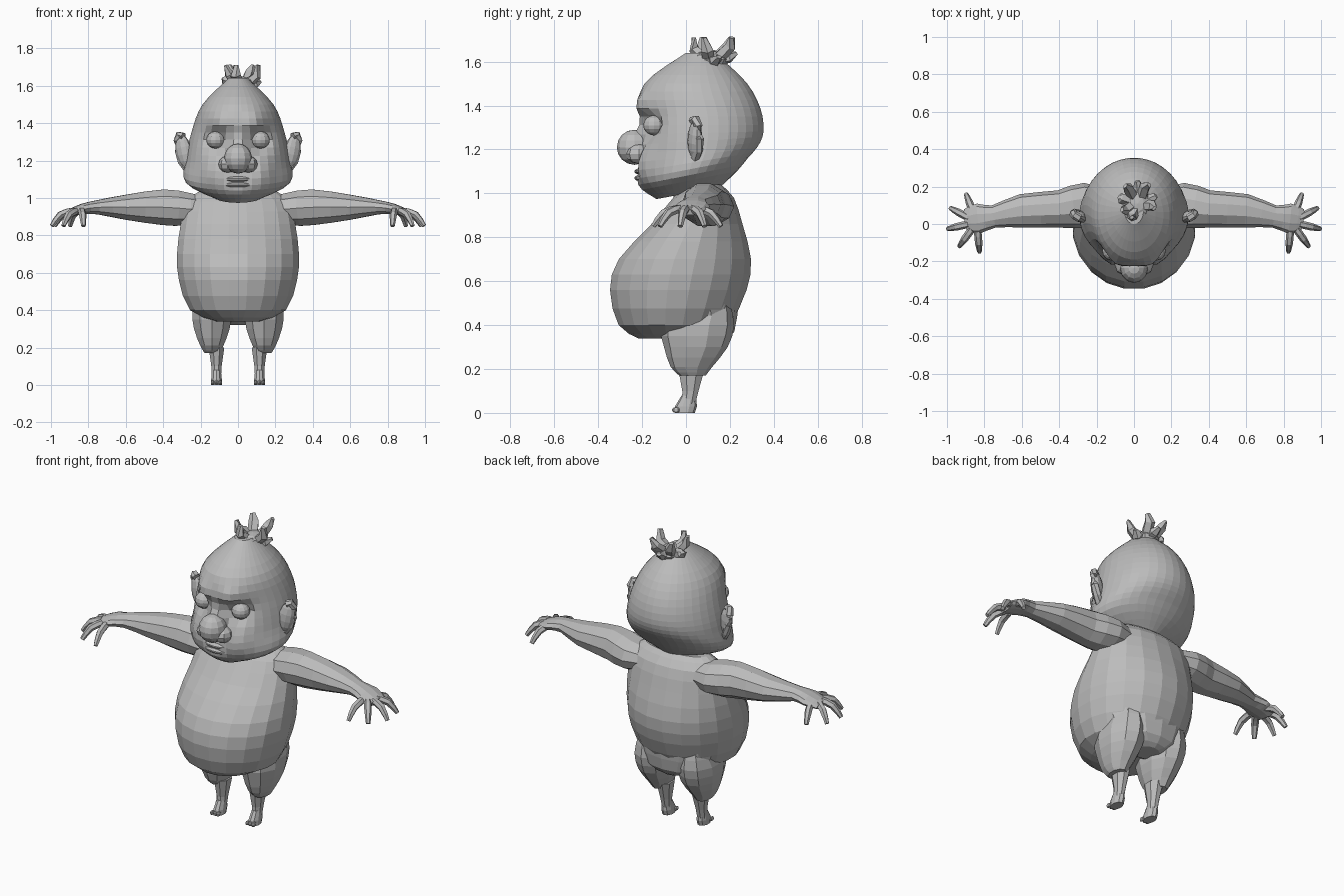
import bpy, bmesh, math, random
from mathutils import Vector, Matrix

if "Cube" in bpy.data.objects:
    bpy.data.objects.remove(bpy.data.objects["Cube"])
random.seed(4)

grey = (.5, .5, .5, 1)
clay = bpy.data.materials.new("clay_grey")
clay.use_nodes = True
clay.diffuse_color = grey
clay.node_tree.nodes["Principled BSDF"].inputs["Base Color"].default_value = grey


def finish(name, bm, mirror=False):
    bmesh.ops.recalc_face_normals(bm, faces=bm.faces)
    mesh = bpy.data.meshes.new(name)
    bm.to_mesh(mesh)
    bm.free()
    mesh.materials.append(clay)
    obj = bpy.data.objects.new(name, mesh)
    bpy.context.collection.objects.link(obj)
    if mirror:
        obj.modifiers.new("mirror", 'MIRROR').use_mirror_merge = False


def refine(rows, steps):
    """Add rows between the given ones along a smooth curve."""
    rows = [Vector(row) for row in rows]
    padded = [rows[0], *rows, rows[-1]]
    result = []
    for before, start, end, after in zip(padded, padded[1:], padded[2:], padded[3:]):
        for step in range(steps):
            t = step / steps
            leave, arrive = (end - before) / 2, (after - start) / 2
            bend = (leave * (1 - t) - arrive * t) + (end - start) * (t - (1 - t))
            result.append(start.lerp(end, t) + bend * t * (1 - t))
    return result + [rows[-1]]


def skin(bm, rings):
    """Join rings of points with quads and cap both ends."""
    loops = [[bm.verts.new(point) for point in ring] for ring in rings]
    for low, high in zip(loops, loops[1:]):
        for i in range(len(low)):
            bm.faces.new((low[i - 1], low[i], high[i], high[i - 1]))
    bm.faces.new(loops[0])
    bm.faces.new(loops[-1])


def stack(bm, rows, sides, steps=1, x=0):
    """Level rings; rows are height, front y, back y, half width."""
    angles = [math.tau * (i + .5) / sides for i in range(sides)]
    skin(bm, [[Vector((x + half * math.cos(a),
                       (front + back) / 2 + (back - front) / 2 * math.sin(a), z))
               for a in angles] for z, front, back, half in refine(rows, steps)])


def tube(bm, rows, sides, steps=1):
    """Limb along a path; rows are x, y, z, depth radius, height radius."""
    rows = refine(rows, steps)
    points = [Vector(row[:3]) for row in rows]
    rings = []
    for i, point in enumerate(points):
        ahead = points[min(i + 1, len(points) - 1)] - points[max(i - 1, 0)]
        across = Vector((0, 0, 1)).cross(ahead).normalized()
        upward = ahead.normalized().cross(across)
        depth, height = rows[i][3], rows[i][4]
        rings.append([point + across * depth * math.cos(math.tau * k / sides)
                      + upward * height * math.sin(math.tau * k / sides)
                      for k in range(sides)])
    skin(bm, rings)


def ball(bm, centre, size, sides=10, turn=Matrix()):
    matrix = Matrix.Translation(centre) @ turn.to_4x4() @ Matrix.Diagonal(size).to_4x4()
    bmesh.ops.create_uvsphere(bm, u_segments=sides, v_segments=sides // 2 + 2,
                              radius=1, matrix=matrix)


# Torso with hanging belly
bm = bmesh.new()
stack(bm, [(.34, -.22, .1, .12), (.4, -.31, .2, .26), (.56, -.35, .28, .32),
           (.7, -.31, .3, .33), (.86, -.16, .26, .31), (.98, -.06, .22, .28),
           (1.04, 0, .16, .2)], sides=20, steps=2)
finish("torso", bm)

# Neck
bm = bmesh.new()
ball(bm, (0, .04, 1), (.13, .1, .1))
finish("neck", bm)

# Head: jowly egg, with sockets, brows, nose bridge and cheeks pushed along y
bm = bmesh.new()
stack(bm, [(1, -.13, .16, .12), (1.08, -.2, .26, .28), (1.2, -.2, .34, .28),
           (1.35, -.2, .35, .25), (1.5, -.19, .28, .19), (1.64, 0, .13, .05)], sides=36, steps=4)
pushes = [  # x, z, spread, depth
    (.12, 1.31, .05, .06), (.1, 1.4, .05, -.04), (.03, 1.39, .05, -.02), (0, 1.27, .04, -.05),
    (.13, 1.16, .07, -.04), (0, 1.08, .07, -.02)]
for vert in bm.verts:
    x, y, z = vert.co
    if y < 0:
        for push_x, push_z, spread, depth in pushes:
            distance = math.hypot(abs(x) - push_x, z - push_z)
            vert.co.y += depth * math.exp(-(distance / spread) ** 2)
    # The chin hangs lower than the nape
    vert.co.z += y * max(0, min(1.3 - z, .2))
finish("head", bm)

# Nose: bulb and nostrils
bm = bmesh.new()
ball(bm, (0, -.235, 1.21), (.075, .08, .08), sides=12)
for side in (-1, 1):
    ball(bm, (side * .055, -.215, 1.18), (.05, .06, .045), sides=8)
finish("nose", bm)

# Lips
bm = bmesh.new()
for height in (1.07, 1.1):
    ball(bm, (0, -.2, height), (.08, .035, .016))
finish("lips", bm)

# Eyes
bm = bmesh.new()
ball(bm, (.12, -.145, 1.31), (.05, .05, .046), sides=12)
finish("eye", bm, mirror=True)

# Ears: an angled flap with a curled rim, wide above and narrow at the lobe
bm = bmesh.new()
centre = Vector((.29, .04, 1.25))
ball(bm, centre, (.045, .03, .09), turn=Matrix.Rotation(.4, 3, 'Z') @ Matrix.Rotation(.2, 3, 'Y'))
rim = []
for i in range(7):
    angle = math.pi * (i / 6 - .5) * 1.3
    rise = math.sin(angle) * .09
    offset = Vector((math.cos(angle) * .03 + rise * .2, math.cos(angle) * .02, rise))
    rim.append((*(centre + offset), .022, .02))
tube(bm, rim, sides=6)
finish("ear", bm, mirror=True)

# Arms, growing out of the shoulder and widening into the palm
bm = bmesh.new()
tube(bm, [(.08, .1, .94, .06, .05), (.26, .1, .94, .12, .09), (.4, .08, .95, .1, .1),
          (.6, .07, .95, .09, .07), (.75, .04, .95, .06, .04), (.83, .03, .94, .08, .03),
          (.9, .02, .92, .06, .02)], sides=10, steps=2)
finish("arm", bm, mirror=True)

# Fingers and thumb fan out from the palm and droop at the tips
bm = bmesh.new()
palm = Vector((.84, .01, .93))
for i in range(5):
    angle = math.radians(41 * i - 95)
    reach = Vector((math.cos(angle), math.sin(angle), 0)) * .16
    rows = []
    for along, drop, radius in ((.3, 0, .02), (.7, .02, .02), (1, .08, .012)):
        rows.append((*(palm + reach * along - Vector((0, 0, drop))), radius, radius))
    tube(bm, rows, sides=6, steps=2)
finish("fingers", bm, mirror=True)

# Legs: baggy thigh over a thin shin
bm = bmesh.new()
stack(bm, [(.17, -.03, .09, .04), (.21, -.07, .12, .065), (.3, -.1, .19, .1),
           (.4, -.11, .22, .11), (.5, 0, .2, .08)], sides=10, steps=2, x=.14)
stack(bm, [(.04, -.02, .045, .026), (.1, -.02, .06, .03), (.2, -.04, .09, .045)],
      sides=8, x=.115)
finish("leg", bm, mirror=True)

# Seat joining the legs to the back
bm = bmesh.new()
stack(bm, [(.32, .04, .17, .07), (.37, -.03, .22, .2), (.5, -.1, .24, .26)], sides=14, steps=2)
finish("seat", bm)

# Feet with toes
bm = bmesh.new()
stack(bm, [(0, -.05, .04, .03), (.03, -.05, .05, .03), (.08, -.02, .045, .025)], sides=10, x=.115)
for toe in (-1, 0, 1):
    ball(bm, (.115 + toe * .02, -.045, .013), (.01, .02, .013), sides=6)
finish("foot", bm, mirror=True)

# Hair: a knot of thick bent tufts, tall ones between drooping ones
bm = bmesh.new()
crown = Vector((.02, .11, 1.61))
ball(bm, crown, (.07, .09, .04), sides=8)
for i in range(9):
    angle = math.tau * i / 9 - math.pi * .6
    out = Vector((math.cos(angle) * .1, math.sin(angle) * .1 + .02, 0))
    rise = Vector((0, 0, random.uniform(-.02, .04) if i % 2 else .1))
    jitter = Vector([random.uniform(-.015, .015) for axis in range(3)])
    root, bend, tip = crown + out * .3, crown + out * .8 + rise * .5 + jitter, crown + out + rise
    tube(bm, [(*root, .03, .03), (*bend, .03, .025), (*tip, .015, .01)], sides=5)
finish("hair", bm)
